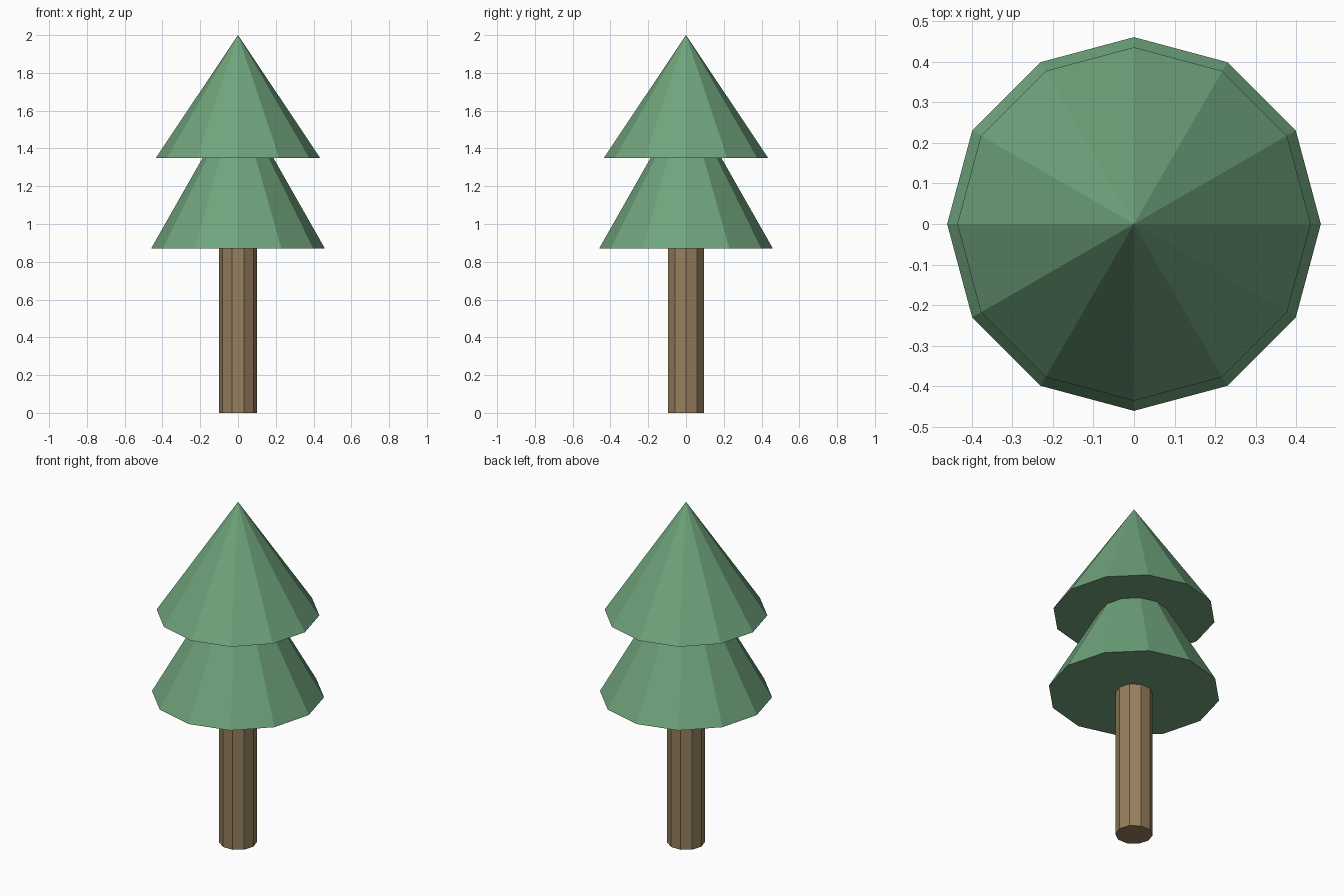
import bpy
import math

cube = bpy.data.objects.get("Cube")
if cube:
    bpy.data.objects.remove(cube, do_unlink=True)


def make_material(name, rgb):
    mat = bpy.data.materials.new(name)
    mat.use_nodes = True
    color = (*rgb, 1.0)
    mat.diffuse_color = color
    mat.node_tree.nodes["Principled BSDF"].inputs["Base Color"].default_value = color
    return mat


def tapered_part(name, sides, bottom, top, r_bottom, r_top, mat, turn):
    """Flat-shaded upright cone or prism between two heights."""
    bpy.ops.mesh.primitive_cone_add(
        vertices=sides, radius1=r_bottom, radius2=r_top,
        depth=top - bottom, location=(0, 0, (bottom + top) / 2))
    obj = bpy.context.object
    obj.name = name
    obj.rotation_euler.z = turn
    obj.data.materials.append(mat)
    return obj


needle_green = make_material("needle green", (0.16, 0.37, 0.20))
bark_brown = make_material("bark brown", (0.31, 0.21, 0.11))

# Ten-sided trunk, with corners on the x axis
tapered_part("trunk", 10, 0, 0.87, 0.1, 0.1, bark_brown, math.pi / 2)

# Two overlapping twelve-sided tiers of foliage
tapered_part("lower_foliage", 12, 0.87, 1.68, 0.46, 0, needle_green, 0)
tapered_part("upper_foliage", 12, 1.35, 2.0, 0.435, 0, needle_green, 0)
